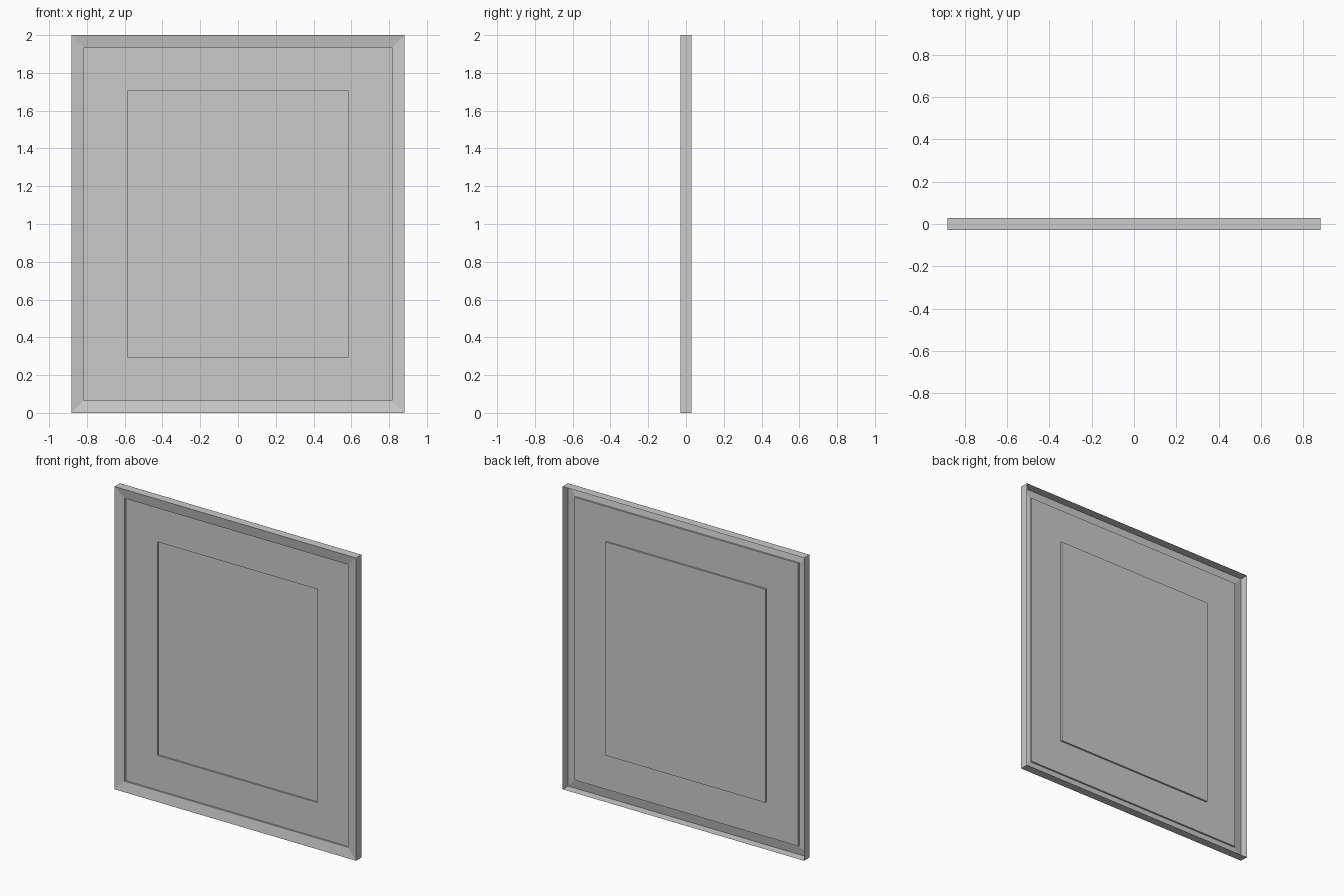
import bpy
import bmesh

cube = bpy.data.objects.get("Cube")
if cube:
    bpy.data.objects.remove(cube, do_unlink=True)

WIDTH, HEIGHT, DEPTH = 1.765, 2.0, 0.056
FRONT, BACK = -DEPTH / 2, DEPTH / 2

grey = bpy.data.materials.new("plain_grey")
grey.use_nodes = True
grey.diffuse_color = (0.6, 0.6, 0.6, 1)
grey.node_tree.nodes["Principled BSDF"].inputs["Base Color"].default_value = (0.6, 0.6, 0.6, 1)


def nested_sheet(name, rings, capped=False):
    """Thin sheet through nested rectangles, each (x inset, z inset, y)."""
    bm = bmesh.new()
    loops = []
    for inset_x, inset_z, y in rings:
        w = WIDTH / 2 - inset_x
        low, high = inset_z, HEIGHT - inset_z
        corners = [(-w, low), (w, low), (w, high), (-w, high)]
        loops.append([bm.verts.new((x, y, z)) for x, z in corners])
    for outer, inner in zip(loops, loops[1:]):
        for i in range(4):
            j = (i + 1) % 4
            bm.faces.new((outer[i], outer[j], inner[j], inner[i]))
    if capped:
        bm.faces.new(loops[-1])
    mesh = bpy.data.meshes.new(name)
    bm.to_mesh(mesh)
    bm.free()
    mesh.materials.append(grey)
    obj = bpy.data.objects.new(name, mesh)
    bpy.context.scene.collection.objects.link(obj)
    return obj


# Insets and depths of the lip, mat and picture
LIP = 0.066
LIP_Y, MAT_Y, PICTURE_Y = FRONT + 0.012, FRONT + 0.023, FRONT + 0.034
PIC_X, PIC_Z = 0.298, 0.295

# Frame: side walls open at the back, moulding sloping inwards
nested_sheet("frame", [(0, 0, BACK), (0, 0, FRONT), (LIP, LIP, LIP_Y)])
# Mat: small step back, then a flat border
nested_sheet("mat", [(LIP, LIP, LIP_Y), (LIP, LIP, MAT_Y), (PIC_X, PIC_Z, MAT_Y)])
# Picture: second step back, closed by a flat panel
nested_sheet("picture", [(PIC_X, PIC_Z, MAT_Y), (PIC_X, PIC_Z, PICTURE_Y)], capped=True)
